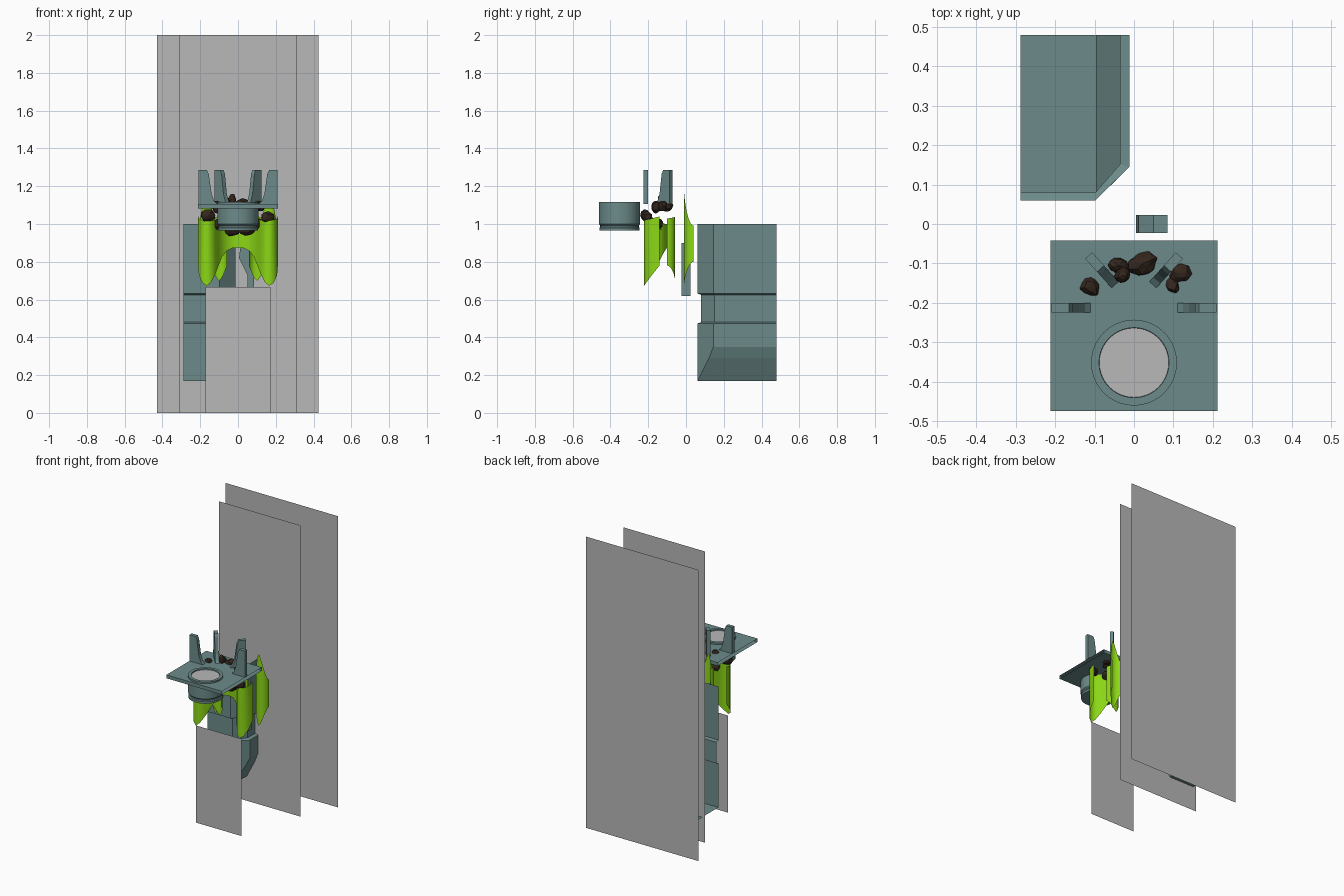
import bpy, bmesh, math, random
from mathutils import Vector, Matrix

if "Cube" in bpy.data.objects:
    bpy.data.objects.remove(bpy.data.objects["Cube"])

random.seed(4)


def material(name, color):
    m = bpy.data.materials.new(name)
    m.diffuse_color = (*color, 1)
    m.use_nodes = True
    m.node_tree.nodes["Principled BSDF"].inputs["Base Color"].default_value = m.diffuse_color
    return m


GRAY = material("panel gray", (0.48, 0.48, 0.48))
TEAL = material("slate teal", (0.15, 0.26, 0.255))
LIME = material("lime green", (0.26, 0.68, 0.008))
BROWN = material("dark brown", (0.035, 0.02, 0.013))


def make(name, verts, faces, mat, smooth=None):
    me = bpy.data.meshes.new(name)
    me.from_pydata(verts, [], faces)
    me.materials.append(mat)
    ob = bpy.data.objects.new(name, me)
    bpy.context.collection.objects.link(ob)
    if smooth:
        bpy.ops.object.select_all(action='DESELECT')
        ob.select_set(True)
        bpy.context.view_layer.objects.active = ob
        bpy.ops.object.shade_smooth_by_angle(angle=math.radians(smooth))
    return ob


def grid(name, rows, mat, smooth=None):
    """Skin a list of equally long point rows."""
    n = len(rows[0])
    faces = [(i * n + j, i * n + j + 1, (i + 1) * n + j + 1, (i + 1) * n + j)
             for i in range(len(rows) - 1) for j in range(n - 1)]
    return make(name, [p for r in rows for p in r], faces, mat, smooth)


def prism(name, profile, thick, mat):
    """Extrude an (x, z) outline symmetrically along y."""
    n = len(profile)
    verts = [(x, s * thick / 2, z) for s in (-1, 1) for x, z in profile]
    faces = [tuple(range(n)), tuple(range(2 * n - 1, n - 1, -1))]
    faces += [((i + 1) % n, i, n + i, n + (i + 1) % n) for i in range(n)]
    return make(name, verts, faces, mat)


# Upright panels
for name, x0, x1, y, top in (("back_panel", -0.43, 0.425, 0.48, 2.0),
                             ("middle_panel", -0.31, 0.31, 0.235, 2.0),
                             ("front_panel", -0.172, 0.172, -0.21, 0.667)):
    make(name, [(x0, y, 0), (x1, y, 0), (x1, y, top), (x0, y, top)],
         [(0, 1, 2, 3)], GRAY)


# Open cabinet: front, chamfer and side wall with a groove and a tapered foot
def cabinet_row(z, front, chamfer_y, side):
    return [(-0.288, front, z), (-0.098, front, z),
            (side, chamfer_y, z), (side, 0.48, z)]


rows = [cabinet_row(1.0, 0.06, 0.145, -0.012), cabinet_row(0.632, 0.06, 0.145, -0.012),
        cabinet_row(0.625, 0.08, 0.152, -0.035), cabinet_row(0.48, 0.08, 0.152, -0.035),
        cabinet_row(0.473, 0.06, 0.145, -0.012), cabinet_row(0.35, 0.06, 0.145, -0.012),
        cabinet_row(0.29, 0.06, 0.122, -0.035), cabinet_row(0.17, 0.06, 0.061, -0.097)]
grid("cabinet", rows, TEAL)
make("cabinet_floor", [(-0.288, 0.06, 0.17), (-0.098, 0.06, 0.17),
                       (-0.098, 0.48, 0.17), (-0.288, 0.48, 0.17)], [(0, 1, 2, 3)], TEAL)

# Counter top: upper and lower sheets joined at the front and back
section = [(-0.475, 1.105), (-0.042, 1.105), (-0.042, 1.082), (-0.475, 1.082), (-0.475, 1.105)]
grid("counter_top", [[(s * 0.212, y, z) for y, z in section] for s in (-1, 1)], TEAL)

# Round basin under the counter with a raised rim
N = 40
profile = [(0.088, 1.108), (0.089, 1.116), (0.109, 1.116), (0.109, 1.0),
           (0.102, 0.993), (0.102, 0.985), (0.107, 0.98), (0.107, 0.966), (0.0, 0.966)]
rows = [[(r * math.cos(i * math.tau / N), -0.352 + r * math.sin(i * math.tau / N), z)
         for i in range(N + 1)] for r, z in profile]
grid("basin", rows, TEAL, 35)
make("basin_disc", [(0.088 * math.cos(i * math.tau / N),
                     -0.352 + 0.088 * math.sin(i * math.tau / N), 1.109) for i in range(N)],
     [tuple(range(N))], GRAY)

# Curved fins standing on the counter
FIN = [(0, 1.105), (0.1, 1.105), (0.085, 1.12), (0.07, 1.16),
       (0.06, 1.23), (0.055, 1.265), (0.045, 1.286), (0, 1.286)]
for s, side in ((-1, "left"), (1, "right")):
    outer = prism(side + "_outer_fin", [(s * (0.21 - x), z) for x, z in FIN], 0.024, TEAL)
    outer.location.y = -0.213
    inner = prism(side + "_inner_fin", [(-s * x, z) for x, z in FIN], 0.024, TEAL)
    inner.location = (s * 0.115, -0.08, 0)
    inner.rotation_euler.z = s * math.radians(48)

# Hanging bracket behind the counter
prism("rear_bracket", [(0.05, 0.62), (0.085, 0.62), (0.085, 0.9), (0.05, 0.9),
                       (0.012, 0.87), (0.005, 0.82), (0.03, 0.77), (0.05, 0.73)], 0.045, TEAL)


# Thin green sheets: half-round leaves with pointed ends
def leaf(name, cx, half, y_mid, y_edge, top_mid, top_edge, low_mid, low_edge):
    cols = []
    for i in range(17):
        a = math.pi * (i / 16 - 0.5)
        f = 1 - math.cos(a)
        y = y_mid + (y_edge - y_mid) * f
        e = abs(math.sin(a)) ** 1.5
        z1 = top_mid + (top_edge - top_mid) * e
        z0 = low_mid + (low_edge - low_mid) * e
        x = cx + half * math.sin(a)
        cols.append([(x, y, z0), (x, y, z1)])
    grid(name, cols, LIME, 60)


for s, side in ((-1, "left"), (1, "right")):
    leaf(side + "_back_leaf", s * 0.165, 0.042, -0.01, 0.04, 1.17, 0.99, 0.68, 0.8)
    leaf(side + "_inner_leaf", s * 0.1, 0.042, -0.057, -0.1, 1.04, 1.03, 0.70, 0.78)

# Wavy front sheet with an arch cut between its two tips: x, y, low, top
half = [(0.0, -0.1, 0.875, 1.0), (0.03, -0.102, 0.872, 1.0), (0.06, -0.112, 0.858, 1.0),
        (0.085, -0.13, 0.825, 1.01), (0.105, -0.155, 0.775, 1.02), (0.12, -0.185, 0.735, 1.02),
        (0.14, -0.212, 0.695, 1.02), (0.165, -0.222, 0.672, 1.02),
        (0.19, -0.21, 0.69, 1.02), (0.207, -0.18, 0.73, 1.03), (0.211, -0.14, 0.78, 1.04)]
full = [(-x, y, a, b) for x, y, a, b in half[:0:-1]] + half
grid("front_leaf", [[(x, y, a), (x, y, b)] for x, y, a, b in full], LIME, 60)

# Dark rocks: centre and radii
rocks = [((-0.16, -0.215, 1.045), (0.04, 0.026, 0.034)), ((0.16, -0.205, 1.035), (0.04, 0.026, 0.03)),
         ((-0.11, -0.158, 1.09), (0.03, 0.027, 0.035)), ((-0.04, -0.106, 1.11), (0.027, 0.019, 0.03)),
         ((0.022, -0.1, 1.1), (0.042, 0.03, 0.035)), ((0.118, -0.125, 1.095), (0.032, 0.025, 0.03)),
         ((0.098, -0.155, 1.09), (0.02, 0.025, 0.03)), ((-0.03, -0.13, 1.13), (0.02, 0.02, 0.03)),
         ((-0.03, -0.14, 0.965), (0.04, 0.03, 0.03)), ((0.04, -0.15, 0.975), (0.05, 0.03, 0.035)),
         ((-0.1, -0.17, 1.0), (0.035, 0.028, 0.03)), ((0.1, -0.15, 1.0), (0.035, 0.03, 0.03))]
for i, (c, r) in enumerate(rocks):
    bm = bmesh.new()
    bmesh.ops.create_icosphere(bm, subdivisions=2, radius=1)
    for v in bm.verts:
        v.co *= random.uniform(0.85, 1.1)
    turn = Matrix.Rotation(random.uniform(-0.4, 0.4), 4, 'Z')
    bmesh.ops.transform(bm, verts=bm.verts,
                        matrix=Matrix.Translation(c) @ turn @ Matrix.Diagonal((*r, 1)))
    me = bpy.data.meshes.new("rock")
    bm.to_mesh(me)
    bm.free()
    me.materials.append(BROWN)
    bpy.context.collection.objects.link(bpy.data.objects.new(f"rock_{i + 1}", me))
